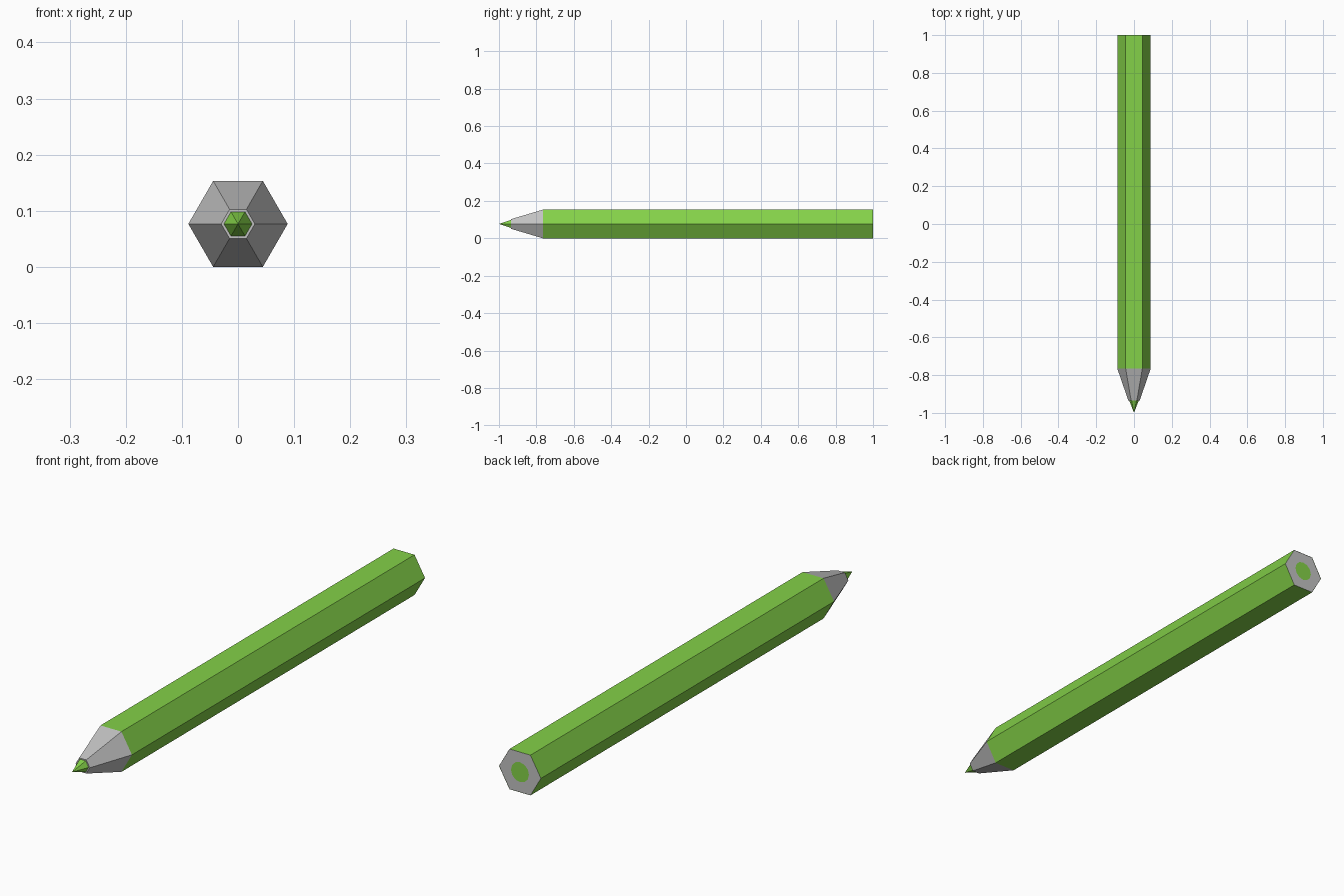
import bpy
import bmesh
from math import cos, sin, pi

cube = bpy.data.objects.get("Cube")
if cube:
    bpy.data.objects.remove(cube, do_unlink=True)

RADIUS = 0.0885
CENTRE_Z = RADIUS * cos(pi / 6)
SHOULDER, NOSE, TIP, BACK = -0.765, -0.935, -1.0, 1.0
RIM, LEAD, CORE = 0.030, 0.025, 0.038


def make_material(name, colour):
    mat = bpy.data.materials.new(name)
    mat.use_nodes = True
    mat.diffuse_color = colour
    node = next(n for n in mat.node_tree.nodes if n.type == 'BSDF_PRINCIPLED')
    node.inputs["Base Color"].default_value = colour
    node.inputs["Roughness"].default_value = 0.8
    return mat


green = make_material("green", (0.23, 0.64, 0.065, 1))
grey = make_material("grey", (0.54, 0.54, 0.54, 1))


def loft(name, profile, mat, sides=6):
    """Skin polygon rings given as (y, radius); radius 0 makes a point."""
    bm = bmesh.new()
    rings = []
    for y, r in profile:
        count = sides if r else 1
        rings.append([bm.verts.new((r * cos(2 * pi * i / sides), y,
                                    CENTRE_Z + r * sin(2 * pi * i / sides)))
                      for i in range(count)])
    for a, b in zip(rings, rings[1:]):
        for i in range(sides):
            j = (i + 1) % sides
            quad = [a[i % len(a)], a[j % len(a)], b[j % len(b)], b[i % len(b)]]
            bm.faces.new(list(dict.fromkeys(quad)))
    # Rings run front to back, so this winding faces outward
    bmesh.ops.reverse_faces(bm, faces=[f for f in bm.faces if f.normal.dot(f.normal) < 0])
    bm.normal_update()
    mesh = bpy.data.meshes.new(name)
    bm.to_mesh(mesh)
    bm.free()
    mesh.materials.append(mat)
    obj = bpy.data.objects.new(name, mesh)
    bpy.context.collection.objects.link(obj)
    return obj


def face_outward(obj):
    """Turn every face away from the long axis, or along it on the ends."""
    bm = bmesh.new()
    bm.from_mesh(obj.data)
    bm.normal_update()
    for f in bm.faces:
        c = f.calc_center_median()
        out = f.normal.x * c.x + f.normal.z * (c.z - CENTRE_Z)
        if abs(f.normal.y) > 0.99:
            out = f.normal.y * c.y
        if out < 0:
            f.normal_flip()
    bm.to_mesh(obj.data)
    bm.free()


parts = [
    # Painted hexagonal barrel
    loft("barrel", [(SHOULDER, RADIUS), (BACK, RADIUS)], green),
    # Sharpened cone with a narrow rim around the lead
    loft("sharpened_cone", [(NOSE, LEAD), (NOSE, RIM), (SHOULDER, RADIUS)], grey),
    # Lead point
    loft("lead_point", [(TIP, 0), (NOSE, LEAD)], green),
    # Flat back end and the lead showing in it
    loft("back_end", [(BACK - 0.001, 0), (BACK - 0.001, RADIUS)], grey),
    loft("back_lead", [(BACK, 0), (BACK, CORE)], green, 12),
]
for part in parts:
    face_outward(part)
